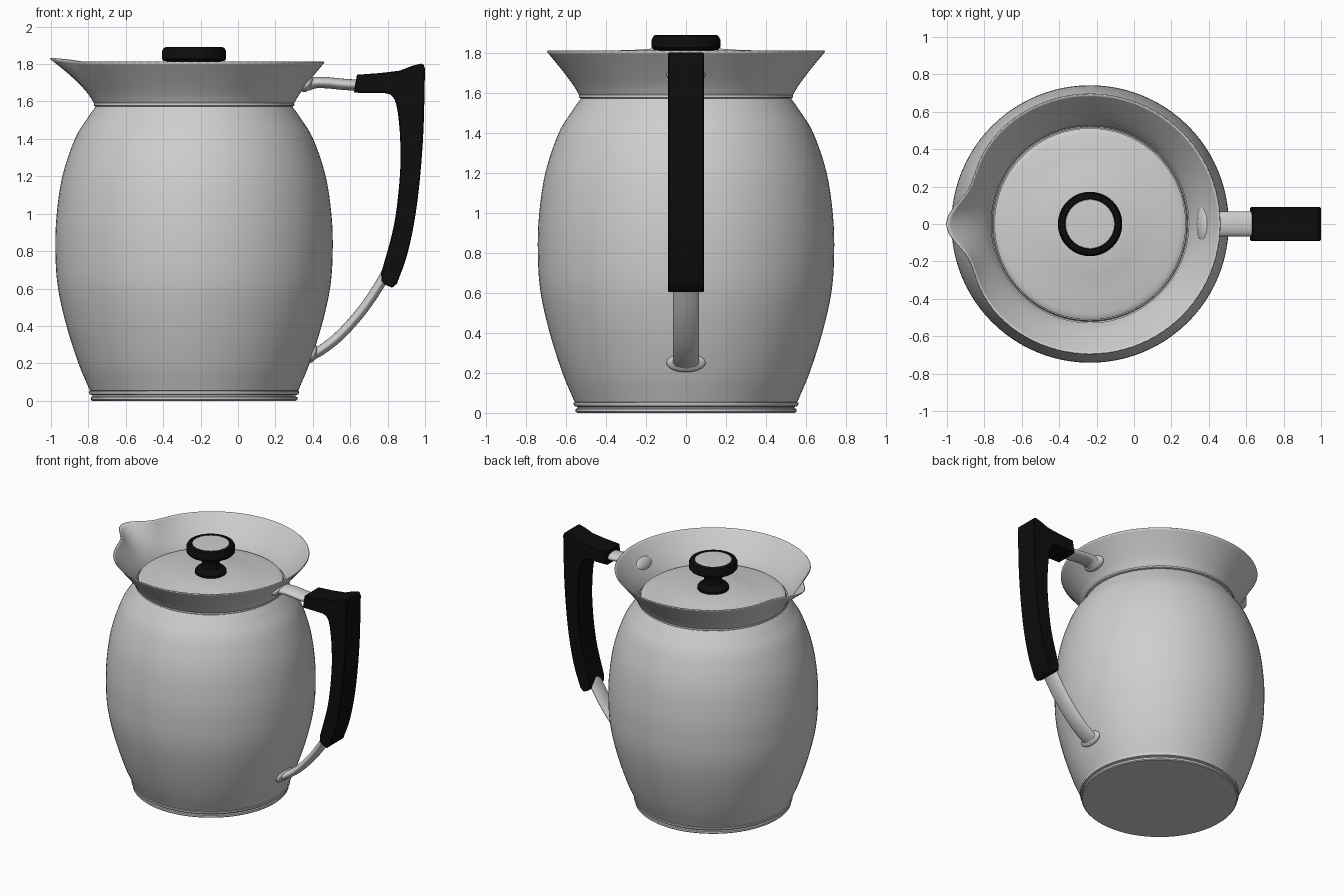
import bpy, bmesh, math
from math import sin, cos, pi, exp
from mathutils import Vector, Matrix

cube = bpy.data.objects.get("Cube")
if cube:
    bpy.data.objects.remove(cube, do_unlink=True)

AXIS = -0.235      # x of the pot's vertical axis
SEGMENTS = 96


def material(name, colour, roughness):
    mat = bpy.data.materials.new(name)
    mat.use_nodes = True
    mat.diffuse_color = (*colour, 1)
    shader = next(n for n in mat.node_tree.nodes if n.type == 'BSDF_PRINCIPLED')
    shader.inputs["Base Color"].default_value = (*colour, 1)
    shader.inputs["Roughness"].default_value = roughness
    return mat


STEEL = material("brushed steel", (0.62, 0.62, 0.62), 0.4)
BLACK = material("black plastic", (0.004, 0.004, 0.004), 0.5)


def finish(name, bm, mat, angle=35):
    """Turn a bmesh into a smooth object with sharp creases."""
    bmesh.ops.recalc_face_normals(bm, faces=bm.faces)
    mesh = bpy.data.meshes.new(name)
    bm.to_mesh(mesh)
    bm.free()
    mesh.materials.append(mat)
    obj = bpy.data.objects.new(name, mesh)
    bpy.context.collection.objects.link(obj)
    bpy.ops.object.select_all(action='DESELECT')
    obj.select_set(True)
    bpy.context.view_layer.objects.active = obj
    bpy.ops.object.shade_smooth_by_angle(angle=math.radians(angle))
    return obj


def spline(points, steps=6):
    """Catmull-Rom curve through 2D points."""
    pts = [Vector(p) for p in points]
    pts = [2 * pts[0] - pts[1]] + pts + [2 * pts[-1] - pts[-2]]
    out = []
    for a, b, c, d in zip(pts, pts[1:], pts[2:], pts[3:]):
        for i in range(steps):
            t = i / steps
            out.append(0.5 * (2 * b + (c - a) * t + (2 * a - 5 * b + 4 * c - d) * t**2
                              + (3 * b - a - 3 * c + d) * t**3))
    return out + [pts[-2]]


def bridge(bm, rings):
    for low, high in zip(rings, rings[1:]):
        n = len(low)
        for i in range(n):
            j = (i + 1) % n
            bm.faces.new((low[i], low[j], high[j], high[i]))


def lathe(name, profile, mat, shape=None):
    """Spin (radius, height) pairs; shape may alter them by angle and row."""
    bm = bmesh.new()
    rings = []
    for row, (r, z) in enumerate(profile):
        ring = []
        for i in range(SEGMENTS):
            a = 2 * pi * i / SEGMENTS
            rr, zz = shape(a, row, r, z) if shape else (r, z)
            ring.append(bm.verts.new((AXIS + rr * cos(a), rr * sin(a), zz)))
        rings.append(ring)
    bridge(bm, rings)
    bmesh.ops.remove_doubles(bm, verts=bm.verts, dist=1e-5)
    return finish(name, bm, mat)


def rod(name, path, half_width, half_depth):
    """Sweep an oval along a path in the xz plane."""
    bm = bmesh.new()
    pts = spline(path)
    rings = []
    for i, p in enumerate(pts):
        t = (pts[min(i + 1, len(pts) - 1)] - pts[max(i - 1, 0)]).normalized()
        ring = []
        for k in range(24):
            a = 2 * pi * k / 24
            d = half_depth * sin(a)
            ring.append(bm.verts.new((p.x - t.y * d, half_width * cos(a), p.y + t.x * d)))
        rings.append(ring)
    bridge(bm, rings)
    bm.faces.new(rings[0])
    bm.faces.new(rings[-1])
    return finish(name, bm, STEEL, 50)


def flange(name, x, z, tilt, thickness):
    """Flattened oval boss seated against the wall."""
    bm = bmesh.new()
    place = (Matrix.Translation((x, 0, z)) @ Matrix.Rotation(tilt, 4, 'Y')
             @ Matrix.Diagonal((thickness, 0.098, 0.048, 1)))
    bmesh.ops.create_uvsphere(bm, u_segments=32, v_segments=16, radius=1, matrix=place)
    return finish(name, bm, STEEL, 60)


# Foot with its rolled seam
lathe("foot", [(0, 0), (0.545, 0), (0.552, 0.006), (0.552, 0.02), (0.542, 0.024),
               (0.542, 0.03), (0.558, 0.034), (0.562, 0.042), (0.562, 0.052), (0.54, 0.056)], STEEL)

# Barrel body
belly = spline([(0.557, 0.054), (0.618, 0.2), (0.682, 0.4), (0.727, 0.6), (0.741, 0.78),
                (0.736, 0.98), (0.704, 1.2), (0.637, 1.4), (0.57, 1.51), (0.522, 1.578)])
lathe("body", [(0.54, 0.05)] + belly + [(0.515, 1.6)], STEEL)

# Flared collar with a pinched pouring lip on the -x side
ROWS = 14
LOW, HIGH = 1.592, 1.813
flare = spline([(0.528, LOW), (0.556, 1.64), (0.6, 1.7), (0.648, 1.76), (0.692, HIGH)], 4)


def pour_lip(angle, row, r, z):
    t = max(0, (z - LOW) / (HIGH - LOW))
    a = abs(angle - pi)
    push = 0.135 * exp(-(a / 0.2) ** 2) - 0.06 * exp(-(a / 0.45) ** 2)
    return r + push * t ** 2.5, z + 0.02 * exp(-(a / 0.3) ** 2) * t ** 3


collar = lathe("collar", [(0.522, 1.578), (0.53, 1.582)] + flare, STEEL, pour_lip)
wall = collar.modifiers.new("sheet thickness", 'SOLIDIFY')
wall.thickness = 0.007
wall.offset = -1

# Lid and knob
lathe("lid", [(0.512, 1.585), (0.512, 1.612), (0.506, 1.617), (0.48, 1.622), (0.38, 1.638),
              (0.27, 1.65), (0.25, 1.655), (0.12, 1.662), (0, 1.663)], STEEL)
lathe("knob", [(0.11, 1.655), (0.112, 1.68), (0.1, 1.695), (0.07, 1.71), (0.062, 1.74),
               (0.075, 1.78), (0.12, 1.812), (0.162, 1.817), (0.172, 1.828), (0.172, 1.868),
               (0.162, 1.886), (0.15, 1.891), (0.136, 1.891), (0.133, 1.884), (0, 1.884)], BLACK)
lathe("knob_cap", [(0.132, 1.882), (0.13, 1.888), (0.1, 1.889), (0, 1.89)], STEEL)

# Grip: side outline extruded across y
inner = spline([(0.786, 1.645), (0.822, 1.63), (0.848, 1.575), (0.866, 1.42), (0.866, 1.21),
                (0.834, 0.94), (0.765, 0.68)], 5)
outer = spline([(0.85, 0.626), (0.909, 0.797), (0.957, 1.05), (0.989, 1.396), (1.0, 1.775)], 5)
outline = ([(0.636, 1.743), (0.62, 1.647)] + inner + [(0.768, 0.64), (0.785, 0.622), (0.824, 0.604)]
           + outer + [(0.993, 1.795), (0.979, 1.803), (0.93, 1.79), (0.866, 1.765), (0.76, 1.752)])
bm = bmesh.new()
side = bm.faces.new([bm.verts.new((x, -0.09, z)) for x, z in outline])
moved = bmesh.ops.extrude_face_region(bm, geom=[side])["geom"]
bmesh.ops.translate(bm, vec=(0, 0.18, 0), verts=[g for g in moved if isinstance(g, bmesh.types.BMVert)])
# Soften only the long side edges
rim = [e for e in bm.edges if abs(e.verts[0].co.y - e.verts[1].co.y) < 0.01]
bmesh.ops.bevel(bm, geom=rim, offset=0.005, segments=1, affect='EDGES')
finish("grip", bm, BLACK, 30)

# Steel rods and their seats
rod("upper_rod", [(0.37, 1.685), (0.41, 1.7), (0.48, 1.7), (0.56, 1.692), (0.68, 1.685)], 0.066, 0.03)
rod("lower_rod", [(0.39, 0.24), (0.455, 0.278), (0.55, 0.355), (0.665, 0.485), (0.76, 0.625), (0.81, 0.72)],
    0.066, 0.027)
flange("upper_flange", 0.37, 1.692, 0.62, 0.027)
flange("lower_flange", 0.402, 0.25, 0.3, 0.022)
